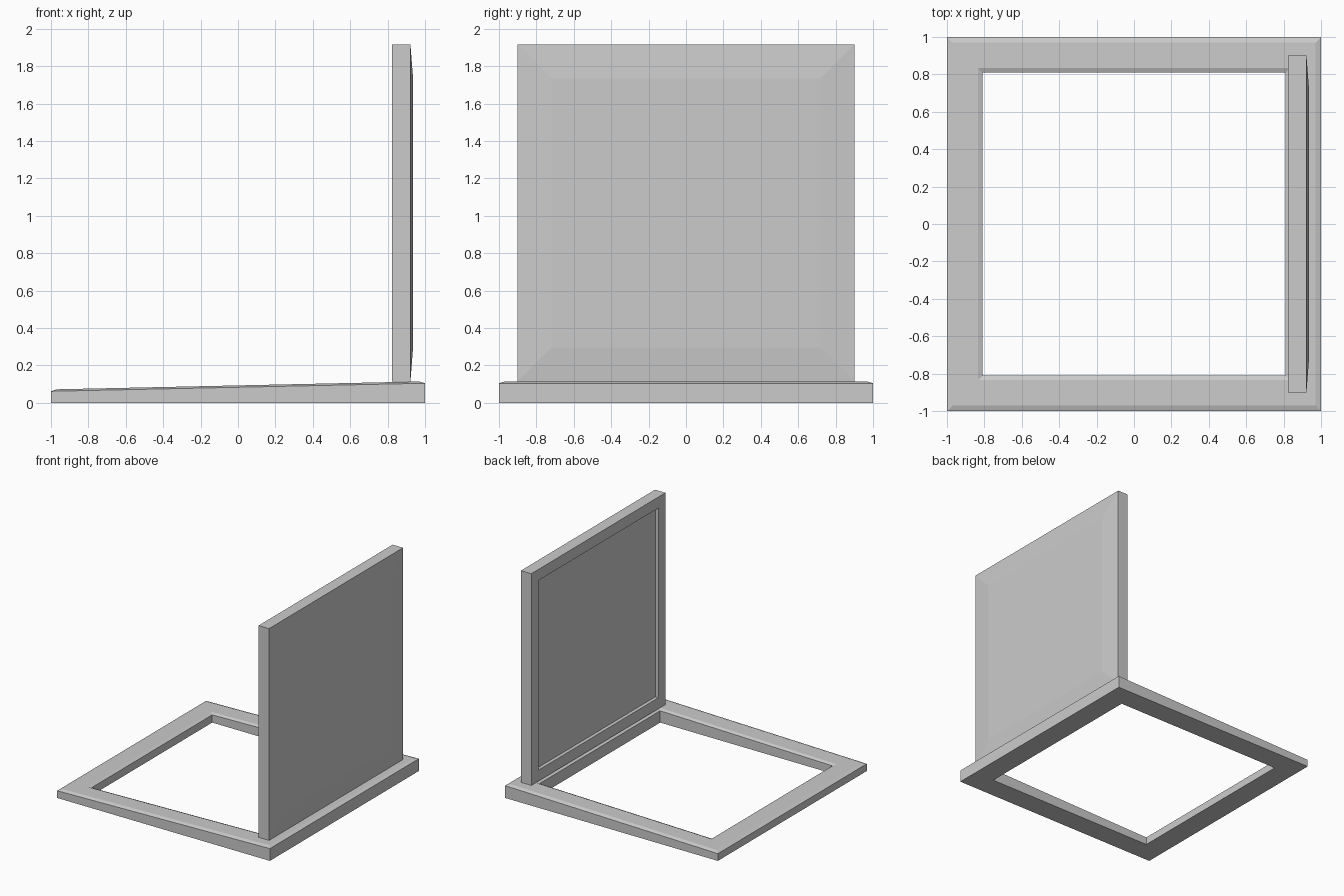
import bpy, bmesh

if "Cube" in bpy.data.objects:
    bpy.data.objects.remove(bpy.data.objects["Cube"])


def square_loft(name, rings, point, closed):
    """Bridge square rings; each ring is (half size, level). Cap the ends unless closed."""
    bm = bmesh.new()
    corners = [(-1, -1), (1, -1), (1, 1), (-1, 1)]
    loops = [[bm.verts.new(point(sx * h, sy * h, level)) for sx, sy in corners]
             for h, level in rings]
    pairs = list(zip(loops, loops[1:]))
    if closed:
        pairs.append((loops[-1], loops[0]))
    else:
        bm.faces.new(loops[0])
        bm.faces.new(loops[-1])
    for a, b in pairs:
        for i in range(4):
            j = (i + 1) % 4
            bm.faces.new((a[i], a[j], b[j], b[i]))
    bmesh.ops.recalc_face_normals(bm, faces=bm.faces)
    mesh = bpy.data.meshes.new(name)
    bm.to_mesh(mesh)
    bm.free()
    obj = bpy.data.objects.new(name, mesh)
    bpy.context.collection.objects.link(obj)
    return obj


# Wedge-shaped hatch frame: flat base, top rising towards +x, chamfered rims
def frame_point(x, y, level):
    z = 0 if level is None else 0.093 + 0.0215 * x + level
    return (x, y, z)


square_loft("hatch_frame",
            [(1.0, None), (1.0, -0.010), (0.97, 0), (0.835, 0),
             (0.81, -0.010), (0.81, None)],
            frame_point, closed=True)

# Open lid standing upright: raised outer panel, shallow recess inside
LID_CENTRE_Z = 1.015
square_loft("hatch_lid",
            [(0.72, 0.936), (0.90, 0.922), (0.90, 0.824),
             (0.806, 0.824), (0.806, 0.853)],
            lambda a, b, level: (level, a, LID_CENTRE_Z + b), closed=False)
